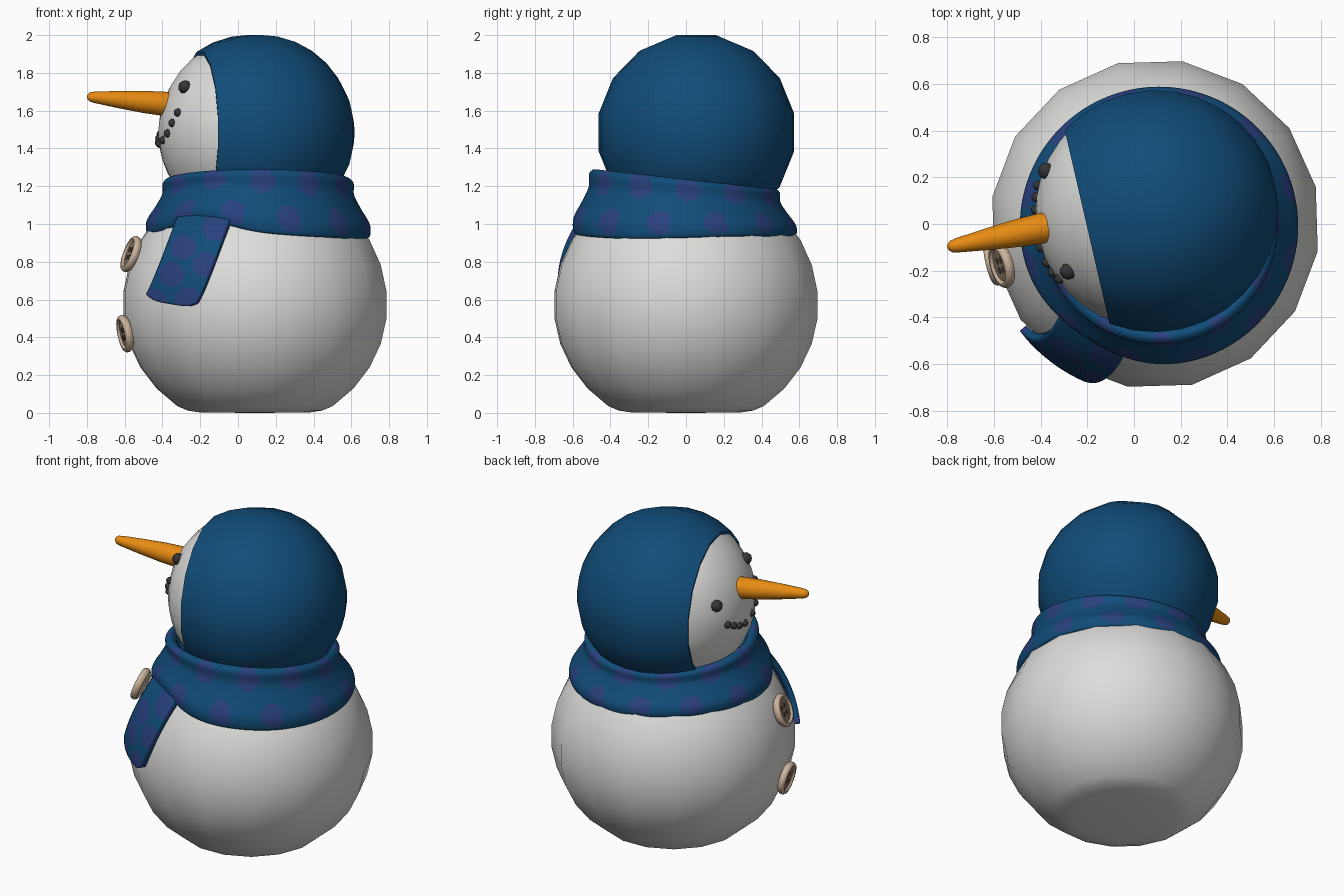
import bpy, bmesh, math
from mathutils import Vector, Matrix

if "Cube" in bpy.data.objects:
    bpy.data.objects.remove(bpy.data.objects["Cube"])


def material(name, r, g, b):
    m = bpy.data.materials.new(name)
    m.diffuse_color = (r, g, b, 1)
    m.use_nodes = True
    m.node_tree.nodes["Principled BSDF"].inputs["Base Color"].default_value = m.diffuse_color
    return m


SNOW = material("snow white", 0.72, 0.72, 0.70)
BLUE = material("wool blue", 0.0055, 0.072, 0.19)
PURPLE = material("dot purple", 0.022, 0.052, 0.21)
ORANGE = material("carrot orange", 0.80, 0.26, 0.006)
COAL = material("coal", 0.035, 0.035, 0.035)
TAN = material("button tan", 0.60, 0.45, 0.33)
BROWN = material("button brown", 0.30, 0.21, 0.15)
DARK = material("button hole", 0.10, 0.065, 0.045)


def finish(name, bm, mats, angle=50):
    bmesh.ops.remove_doubles(bm, verts=bm.verts, dist=1e-5)
    bmesh.ops.recalc_face_normals(bm, faces=bm.faces)
    me = bpy.data.meshes.new(name)
    bm.to_mesh(me)
    bm.free()
    for m in mats:
        me.materials.append(m)
    ob = bpy.data.objects.new(name, me)
    bpy.context.collection.objects.link(ob)
    bpy.ops.object.select_all(action='DESELECT')
    ob.select_set(True)
    bpy.context.view_layer.objects.active = ob
    bpy.ops.object.shade_smooth_by_angle(angle=math.radians(angle))
    return ob


def grid(rows, closed=True, mat_rule=None):
    """Skin a list of point rows; mat_rule(i, j) gives the material index."""
    bm = bmesh.new()
    vs = [[bm.verts.new(p) for p in row] for row in rows]
    n = len(rows)
    for i in range(n if closed else n - 1):
        a, b = vs[i], vs[(i + 1) % n]
        for j in range(len(a) - 1):
            f = bm.faces.new((a[j], b[j], b[j + 1], a[j + 1]))
            if mat_rule:
                f.material_index = mat_rule(i, j)
    return bm


def lathe(name, profile, segs, mats, mat, phase=0.0, rule=None, angle=50):
    rows = []
    for i in range(segs):
        a = phase + 2 * math.pi * i / segs
        rows.append([mat @ Vector((r * math.cos(a), r * math.sin(a), h)) for r, h in profile])
    return finish(name, grid(rows, True, rule), mats, angle)


def aim(center, direction):
    return Matrix.Translation(center) @ Vector(direction).to_track_quat('Z', 'Y').to_matrix().to_4x4()


def smooth_path(pts, steps):
    """Catmull-Rom resampling of a short profile."""
    P = [Vector(p) for p in [pts[0], *pts, pts[-1]]]
    out = []
    for k in range(1, len(P) - 2):
        a, b, c, d = P[k - 1:k + 3]
        for s in range(steps):
            t = s / steps
            out.append(0.5 * (2 * b + (c - a) * t + (2 * a - 5 * b + 4 * c - d) * t * t
                              + (3 * b - a - 3 * c + d) * t ** 3))
    return out + [P[-1]]


YAW = math.radians(13)
FACE = Vector((-math.cos(YAW), -math.sin(YAW), 0))
HEAD = Vector((0.09, 0.055, 1.485))
BODY = Vector((0.09, 0.0, 0.57))
STEP16 = math.pi / 16

# body: slightly squashed ball with a flattened base
prof = [(0, 0), (0.29, 0.002), (0.36, 0.012)]
for k in range(13):
    t = math.radians(-54 + k * 12)
    prof.append((0.71 * math.cos(t), BODY.z + (0.66 if t < 0 else 0.69) * math.sin(t)))
lathe("body", prof, 16, [SNOW], Matrix.Translation((0.09, 0, 0)), YAW, angle=80)

# head and hood: turned about the facing direction
head_frame = aim(HEAD, FACE)
arc = [math.radians(a) for a in range(0, 101, 10)]
lathe("head", [(0.512 * math.sin(t), 0.512 * math.cos(t)) for t in arc],
      16, [SNOW], head_frame, STEP16, angle=80)
arc = [math.radians(55.5 + 124.5 * k / 11) for k in range(12)]
hood = [(0.40, 0.285), (0.418, 0.296)] + [(0.527 * math.sin(t), 0.527 * math.cos(t)) for t in arc]
hood[-1] = (0, hood[-1][1])
lathe("hood", hood, 16, [BLUE], head_frame, STEP16, angle=50)

# nose: blunt carrot
base, tip = Vector((-0.365, -0.012, 1.634)), Vector((-0.80, -0.10, 1.675))
L = (tip - base).length
lathe("nose", [(0, 0), (0.064, 0), (0.066, 0.015), (0.060, 0.3 * L), (0.046, 0.62 * L), (0.031, 0.9 * L),
               (0.025, 0.96 * L), (0.013, 0.99 * L), (0, L)], 14, [ORANGE], aim(base, tip - base), angle=60)


# coal eyes and mouth, seated on the head ball
def coal(name, y, z, r):
    dy, dz = y - HEAD.y, z - HEAD.z
    x = HEAD.x - math.sqrt(0.512 ** 2 - dy * dy - dz * dz)
    bm = bmesh.new()
    bmesh.ops.create_icosphere(bm, subdivisions=2, radius=r, matrix=Matrix.Translation((x, y, z)))
    finish(name, bm, [COAL], 40)


coal("eye_near", -0.203, 1.725, 0.036)
coal("eye_far", 0.227, 1.61, 0.036)
mouth = [(0.165, 1.475), (0.115, 1.453), (0.06, 1.432), (0.0, 1.425),
         (-0.10, 1.445), (-0.165, 1.48), (-0.206, 1.535), (-0.235, 1.59)]
for k, (y, z) in enumerate(mouth):
    coal(f"mouth_pebble_{k}", y, z, 0.022)

# buttons with rim, recess and four holes
for name, c, d in (("upper", (-0.565, -0.175, 0.84), (-0.65, -0.18, 0.25)),
                   ("lower", (-0.597, -0.165, 0.42), (-0.685, -0.165, -0.14))):
    frame = aim(Vector(c), d)
    prof = [(0, -0.02), (0.088, -0.02), (0.1, -0.005), (0.1, 0.01), (0.092, 0.021),
            (0.08, 0.022), (0.07, 0.010), (0, 0.010)]
    lathe(f"button_{name}", prof, 20, [TAN, BROWN], frame, rule=lambda i, j: int(j == 6))
    for k in range(4):
        a = math.pi / 4 + k * math.pi / 2
        m = frame @ Matrix.Translation((0.03 * math.cos(a), 0.03 * math.sin(a), 0))
        lathe(f"button_{name}_hole_{k}", [(0.015, 0.008), (0.015, 0.012), (0, 0.012)], 8, [DARK], m)

# scarf: flared collar with wavy hem and two staggered rows of dots
SEG = 144
collar = smooth_path([(0.50, 1.02), (0.565, 0.945), (0.592, 0.95), (0.590, 1.01), (0.545, 1.085),
                      (0.508, 1.155), (0.505, 1.215), (0.475, 1.238), (0.445, 1.215),
                      (0.425, 1.16), (0.34, 1.11)], 6)


def collar_point(a, r, z):
    w = min(1, max(0, (z - 0.95) / 0.28))
    bump = 0.075 * math.exp(-((a - math.radians(237)) / math.radians(25)) ** 2)
    hem = bump - 0.012 * math.cos(a) + 0.006 * math.sin(3 * a)
    lift = -0.052 * math.sin(a) * w + hem * (1 - w)
    r -= 0.35 * bump * (1 - w)
    return Vector((0.107 + r * math.cos(a), -0.008 + r * math.sin(a), z + lift))


def collar_dot(i, j):
    p = (collar[j] + collar[j + 1]) / 2
    if not 8 <= j < 45:
        return 0
    deg = 360 * (i + 0.5) / SEG
    for z0, shift in ((1.185, 2), (1.015, 17)):
        da = math.radians((deg - shift + 15) % 30 - 15) * p.x
        if math.hypot(da, (p.y - z0) * 1.1) < 0.066:
            return 1
    return 0


rows = [[collar_point(2 * math.pi * i / SEG, p.x, p.y) for p in collar] for i in range(SEG)]
finish("scarf_collar", grid(rows, True, collar_dot), [BLUE, PURPLE], 70)

# scarf tail: strip lying on the body
NU, NV = 24, 48
start, end, half = Vector((-0.155, 1.08)), Vector((-0.345, 0.575)), Vector((0.13, -0.022))
dots = [Vector(p) for p in ((-0.12, 0.97), (-0.28, 0.87), (-0.17, 0.78), (-0.34, 0.73),
                            (-0.26, 0.60), (-0.43, 0.59))]


def tail_xz(u, v):
    s = 2 * u - 1
    return start.lerp(end, v) + half * s + Vector((0, 0.03 * abs(s) ** 4 * v ** 6))


def tail_point(u, v):
    q = tail_xz(u, v)
    dx, dz = q.x - BODY.x, q.y - BODY.z
    return Vector((q.x, -math.sqrt(0.722 ** 2 - dx * dx - dz * dz), q.y))


def tail_dot(i, j):
    q = tail_xz((j + 0.5) / NU, (i + 0.5) / NV)
    return int(any((q - d).length < 0.066 for d in dots))


rows = [[tail_point(j / NU, i / NV) for j in range(NU + 1)] for i in range(NV + 1)]
tail = finish("scarf_tail", grid(rows, False, tail_dot), [BLUE, PURPLE], 60)
mod = tail.modifiers.new("thickness", 'SOLIDIFY')
mod.thickness = 0.035
mod.offset = 0
